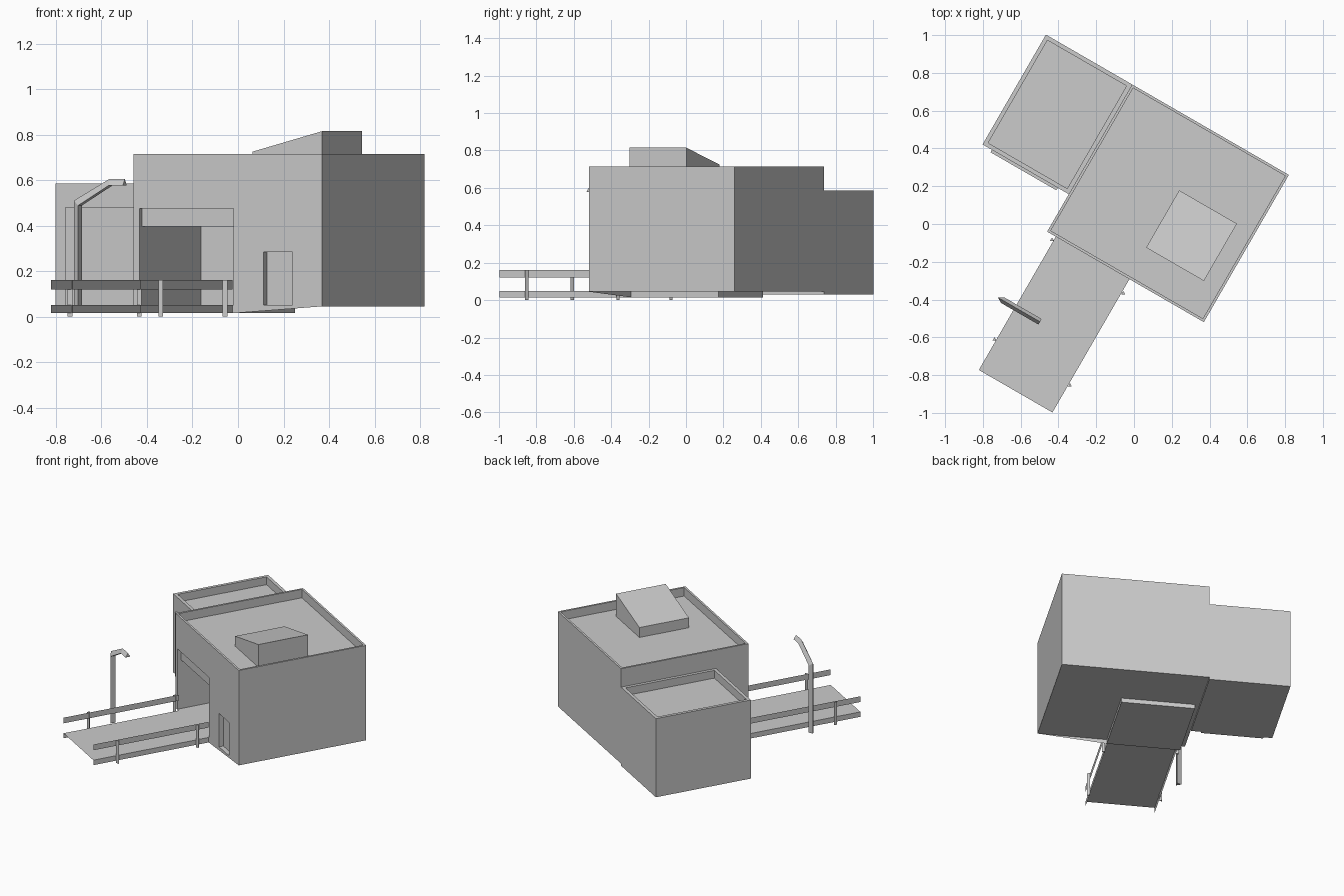
import bpy, bmesh, math
from mathutils import Matrix

if "Cube" in bpy.data.objects:
    bpy.data.objects.remove(bpy.data.objects["Cube"])

# The whole building is turned 30 degrees clockwise in plan
TURN = Matrix.Rotation(math.radians(-30), 4, 'Z')


def finish(bm, name, solid=True):
    if solid:
        bmesh.ops.recalc_face_normals(bm, faces=bm.faces)
    bm.transform(TURN)
    me = bpy.data.meshes.new(name)
    bm.to_mesh(me)
    bm.free()
    ob = bpy.data.objects.new(name, me)
    bpy.context.collection.objects.link(ob)
    return ob


def box_bm(x, y, z):
    bm = bmesh.new()
    bmesh.ops.create_cube(bm, size=1)
    for v in bm.verts:
        v.co = [r[0] if c < 0 else r[1] for r, c in zip((x, y, z), v.co)]
    return bm


def box(name, x, y, z):
    return finish(box_bm(x, y, z), name)


def sheet(name, pts):
    bm = bmesh.new()
    bm.faces.new([bm.verts.new(p) for p in pts])
    return finish(bm, name, False)


def building(name, x, y, z, rim, drop):
    # Block with a parapet around a sunken flat roof
    bm = box_bm(x, y, z)
    bm.normal_update()
    top = max(bm.faces, key=lambda f: f.calc_center_median().z)
    bmesh.ops.inset_region(bm, faces=[top], thickness=rim)
    deck = bmesh.ops.extrude_face_region(bm, geom=[top])
    bmesh.ops.delete(bm, geom=[top], context='FACES_ONLY')
    for v in deck['geom']:
        if isinstance(v, bmesh.types.BMVert):
            v.co.z -= drop
    return finish(bm, name)


def cut(ob, x, y, z):
    cutter = box('cutter', x, y, z)
    cutter.hide_render = True
    m = ob.modifiers.new('cut', 'BOOLEAN')
    m.operation, m.solver, m.object = 'DIFFERENCE', 'EXACT', cutter
    bpy.context.view_layer.objects.active = ob
    bpy.ops.object.modifier_apply(modifier=m.name)
    bpy.data.objects.remove(cutter, do_unlink=True)


# Main hall with loading bay and side door recess
hall = building('main_hall', (-.378, .58), (-.265, .635), (.045, .715), .02, .06)
cut(hall, (-.347, .13), (-.4, .275), (-.1, .475))
cut(hall, (.282, .43), (-.4, -.235), (.05, .285))
box('bay_floor', (-.347, .13), (-.265, .275), (.015, .05))
box('bay_shutter', (-.347, .13), (-.241, -.225), (.395, .475))
sheet('front_wall_skirt', [(.13, -.265, .015), (.58, -.265, .045), (.13, -.265, .045)])

# Lower annex with its front door panel
building('annex', (-.905, -.378), (-.036, .635), (.03, .585), .031, .055)
box('annex_door', (-.848, -.445), (-.051, -.036), (.03, .48))

# Wedge skylight on the hall roof
bm = box_bm((.118, .471), (-.076, .274), (.655, .815))
for v in bm.verts:
    if v.co.z > .7 and v.co.x < .2:
        v.co.z = .725
finish(bm, 'roof_skylight')

# Walkway deck, side flanges, rails and three-sided posts
L, R, F, B = -.325, .125, -1.08, -.265
sheet('walkway_deck', [(L, F, .05), (R, F, .05), (R, B, .05), (L, B, .05)])
for side, u, out, rows in (('left', L, -1, (-.289, -.898)), ('right', R, 1, (-.346, -.91))):
    for part, lo, hi in (('flange', .015, .05), ('rail', .12, .16)):
        sheet(f'{side}_{part}', [(u, F, lo), (u, B, lo), (u, B, hi), (u, F, hi)])
    for v0 in rows:
        bm = bmesh.new()
        bmesh.ops.create_cone(bm, cap_ends=True, segments=3, radius1=.012, radius2=.012,
                              depth=.16, matrix=Matrix.Translation((u + out * .009, v0, .08))
                              @ Matrix.Rotation(math.radians(30), 4, 'Z'))
        finish(bm, f'{side}_post')

# Lamp post: triangular section swept up the pole and along the arm
outer = [(-.43, .015), (-.43, .51), (-.25, .605), (-.172, .605)]
inner = [(-.40, .015), (-.40, .488), (-.243, .577), (-.172, .577)]
bm = bmesh.new()
rings = [[bm.verts.new((o[0], -.697, o[1])),
          bm.verts.new((i[0], -.714, i[1])),
          bm.verts.new((i[0], -.68, i[1]))] for o, i in zip(outer, inner)]
for a, b in zip(rings, rings[1:]):
    for k in range(3):
        n = (k + 1) % 3
        bm.faces.new((a[k], a[n], b[n], b[k]))
bm.faces.new(rings[0])
bm.faces.new(rings[-1])
finish(bm, 'lamp_post')
